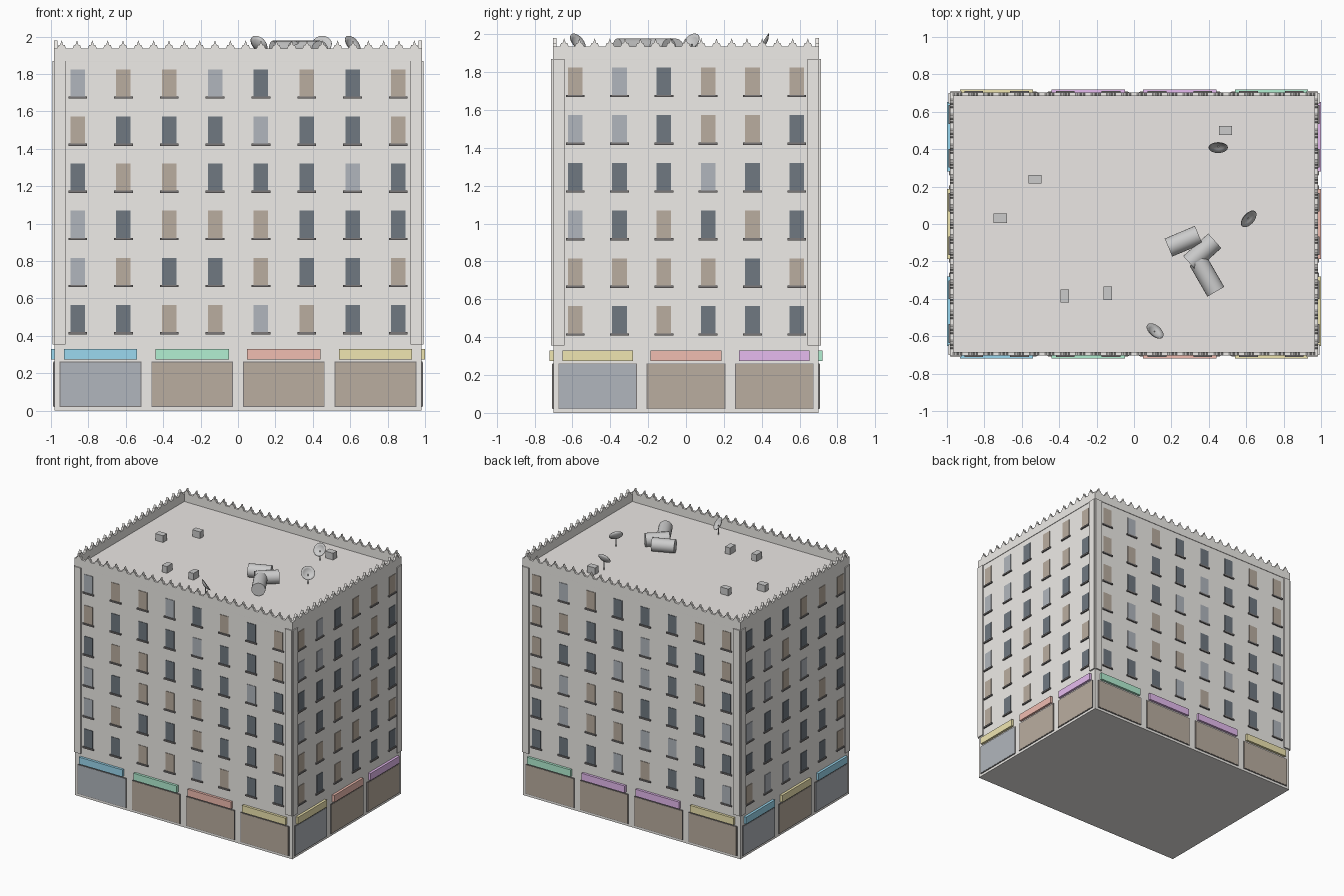
import bpy, bmesh, math, random
from mathutils import Matrix, Vector

if "Cube" in bpy.data.objects:
    bpy.data.objects.remove(bpy.data.objects["Cube"])

random.seed(4)
HX, HY, ROOF = 0.98, 0.70, 1.87

COLORS = {
    "wall": (0.86, 0.84, 0.81), "roof": (0.83, 0.80, 0.78),
    "brown": (0.49, 0.42, 0.35), "slate": (0.44, 0.47, 0.51),
    "dark": (0.16, 0.19, 0.22), "sill": (0.20, 0.19, 0.19),
    "blue": (0.33, 0.69, 0.87), "green": (0.45, 0.87, 0.65),
    "red": (0.88, 0.51, 0.44), "yellow": (0.87, 0.79, 0.44),
    "purple": (0.79, 0.50, 0.87),
}
mats = {}


def material(color):
    if color not in mats:
        m = bpy.data.materials.new(color)
        m.diffuse_color = (*COLORS[color], 1)
        m.use_nodes = True
        m.node_tree.nodes["Principled BSDF"].inputs["Base Color"].default_value = m.diffuse_color
        mats[color] = m
    return mats[color]


def finish(name, bm, color=None):
    bmesh.ops.recalc_face_normals(bm, faces=bm.faces)
    me = bpy.data.meshes.new(name)
    bm.to_mesh(me)
    bm.free()
    ob = bpy.data.objects.new(name, me)
    bpy.context.collection.objects.link(ob)
    if color:
        me.materials.append(material(color))
    return ob


groups = {}


def box(name, color, lo, hi, rot=Matrix()):
    """Add a box to the named part."""
    bm = groups.setdefault((name, color), bmesh.new())
    lo, hi = Vector(lo), Vector(hi)
    bmesh.ops.create_cube(bm, size=1, matrix=rot @ Matrix.Translation((lo + hi) / 2)
                          @ Matrix.Diagonal((*(hi - lo), 1)))


def parapet(bm, half, depth, rot):
    """Crenellated wall strip with stepped pointed teeth."""
    n = round(2 * half / 0.082)
    p = 2 * half / n
    tooth = [(0, 1.935), (.2, 1.935), (.3, 1.955), (.4, 1.955),
             (.5, 1.98), (.6, 1.955), (.7, 1.955), (.8, 1.935)]
    prof = [(half, 1.935), (half, ROOF), (-half, ROOF)]
    prof += [(-half + (i + t) * p, z) for i in range(n) for t, z in tooth]
    f = bm.faces.new([bm.verts.new(rot @ Vector((u, -depth, z))) for u, z in prof])
    r = bmesh.ops.extrude_face_region(bm, geom=[f])
    bmesh.ops.translate(bm, verts=[v for v in r["geom"] if isinstance(v, bmesh.types.BMVert)],
                        vec=rot.to_3x3() @ Vector((0, 0.02, 0)))


# Main block and roof deck
box("building_body", "wall", (-HX, -HY, 0), (HX, HY, ROOF - 0.004))
box("roof_deck", "roof", (-HX, -HY, ROOF - 0.004), (HX, HY, ROOF))

# Window colours, top floor first: b brown, s slate, d dark
PANES = {"b": "brown", "s": "slate", "d": "dark"}
FRONT = ["sbbsdbdb", "bdddsddb", "dbbdddsd", "sdbbbddd", "sbddbddb", "ddbbsbdd"]
RIGHT = ["bsdbbb", "ssdbbd", "dddsdd", "sdbdbd", "bbbbdb", "bdbddd"]


def shuffled(n):
    return ["".join(random.choice("bbsdddd") for _ in range(n)) for _ in range(6)]


# half width, depth, windows, window spacing, shops, signs (seen left to right)
SIDES = [
    (HX, HY, FRONT, 0.245, "sbbb", ["blue", "green", "red", "yellow"]),
    (HY, HX, RIGHT, 0.234, "sbb", ["yellow", "red", "purple"]),
    (HX, HY, shuffled(8), 0.245, "bbbb", ["green", "purple", "purple", "yellow"]),
    (HY, HX, shuffled(6), 0.234, "sbs", ["blue", "yellow", "blue"]),
]
walls = bmesh.new()
for i, (half, d, panes, step, shops, signs) in enumerate(SIDES):
    rot = Matrix.Rotation(i * math.pi / 2, 4, "Z")
    # Windows and sills
    for r, row in enumerate(panes):
        z = 1.68 - r * 0.252
        for c, k in enumerate(row):
            u = (c - (len(row) - 1) / 2) * step
            box("windows_" + PANES[k], PANES[k], (u - .039, -d - .004, z), (u + .039, -d + .01, z + .145), rot)
            box("window_sills", "sill", (u - .05, -d - .011, z - .012), (u + .05, -d + .01, z), rot)
    # Shop fronts with sign boards
    bay = 2 * half / len(shops)
    for c, (k, sign) in enumerate(zip(shops, signs)):
        u = (c - (len(shops) - 1) / 2) * bay
        w = bay * 0.445
        box("shop_frames", "sill", (u - w, -d - .006, .02), (u + w, -d + .01, .262), rot)
        box("shops_" + PANES[k], PANES[k], (u - w + .004, -d - .008, .024),
            (u + w - .004, -d + .01, .258), rot)
        box("signs_" + sign, sign, (u - bay * .4, -d - .02, .273), (u + bay * .4, -d + .01, .33), rot)
    # Corner pilasters
    for s in (-1, 1):
        a, b = sorted((s * half, s * (half - 0.058)))
        box("corner_pilasters", "wall", (a, -d - .012, .355), (b, -d + .01, ROOF), rot)
    # Parapet: side strips butt against the long ones
    parapet(walls, half + (0.004 if i % 2 == 0 else -0.016), d + 0.004, rot)
finish("parapet", walls, "wall")

# Roof vents
for x, y, w, h in [(.49, .50, .07, .05), (-.53, .24, .07, .045), (-.715, .03, .07, .05),
                   (-.37, -.385, .045, .07), (-.14, -.37, .045, .07)]:
    box("roof_vents", None, (x - w / 2, y - h / 2, ROOF), (x + w / 2, y + h / 2, ROOF + .055))

for (name, color), bm in groups.items():
    finish(name, bm, color)


def smooth(ob):
    bpy.ops.object.select_all(action="DESELECT")
    ob.select_set(True)
    bpy.context.view_layer.objects.active = ob
    bpy.ops.object.shade_smooth_by_angle(angle=math.radians(40))


# Water tanks lying on the roof
for n, (x, y, ang, length) in enumerate([(.265, -.092, 23, .175), (.365, -.15, 42, .18),
                                         (.39, -.28, -60, .19)]):
    bm = bmesh.new()
    m = (Matrix.Translation((x, y, 1.926)) @ Matrix.Rotation(math.radians(ang), 4, "Z")
         @ Matrix.Rotation(math.pi / 2, 4, "Y"))
    bmesh.ops.create_cone(bm, cap_ends=True, segments=24, radius1=.052, radius2=.052,
                          depth=length, matrix=m)
    smooth(finish(f"water_tank_{n + 1}", bm))

# Satellite dishes: shallow bowl on a thin pole
for n, (x, y, nx, ny) in enumerate([(.45, .415, 0, -1), (.61, .03, .75, -.66), (.11, -.575, .64, .77)]):
    normal = Vector((nx * .84, ny * .84, .55)).normalized()
    m = Matrix.Translation((x, y, 1.957)) @ normal.to_track_quat("Z", "Y").to_matrix().to_4x4()
    bm = bmesh.new()
    curve = [bm.verts.new((r, 0, 7 * r * r - .012)) for r in (0, .017, .034, .052)]
    edges = [bm.edges.new(e) for e in zip(curve, curve[1:])]
    bmesh.ops.spin(bm, geom=curve + edges, axis=(0, 0, 1), cent=(0, 0, 0),
                   angle=2 * math.pi, steps=20)
    bmesh.ops.remove_doubles(bm, verts=bm.verts, dist=1e-5)
    bm.transform(m)
    dish = finish(f"satellite_dish_{n + 1}", bm)
    smooth(dish)
    mod = dish.modifiers.new("thickness", "SOLIDIFY")
    mod.thickness = .003
    bm = bmesh.new()
    bmesh.ops.create_cone(bm, cap_ends=True, segments=8, radius1=.004, radius2=.004, depth=.078,
                          matrix=Matrix.Translation((x, y, ROOF + .039)))
    finish(f"dish_pole_{n + 1}", bm)
